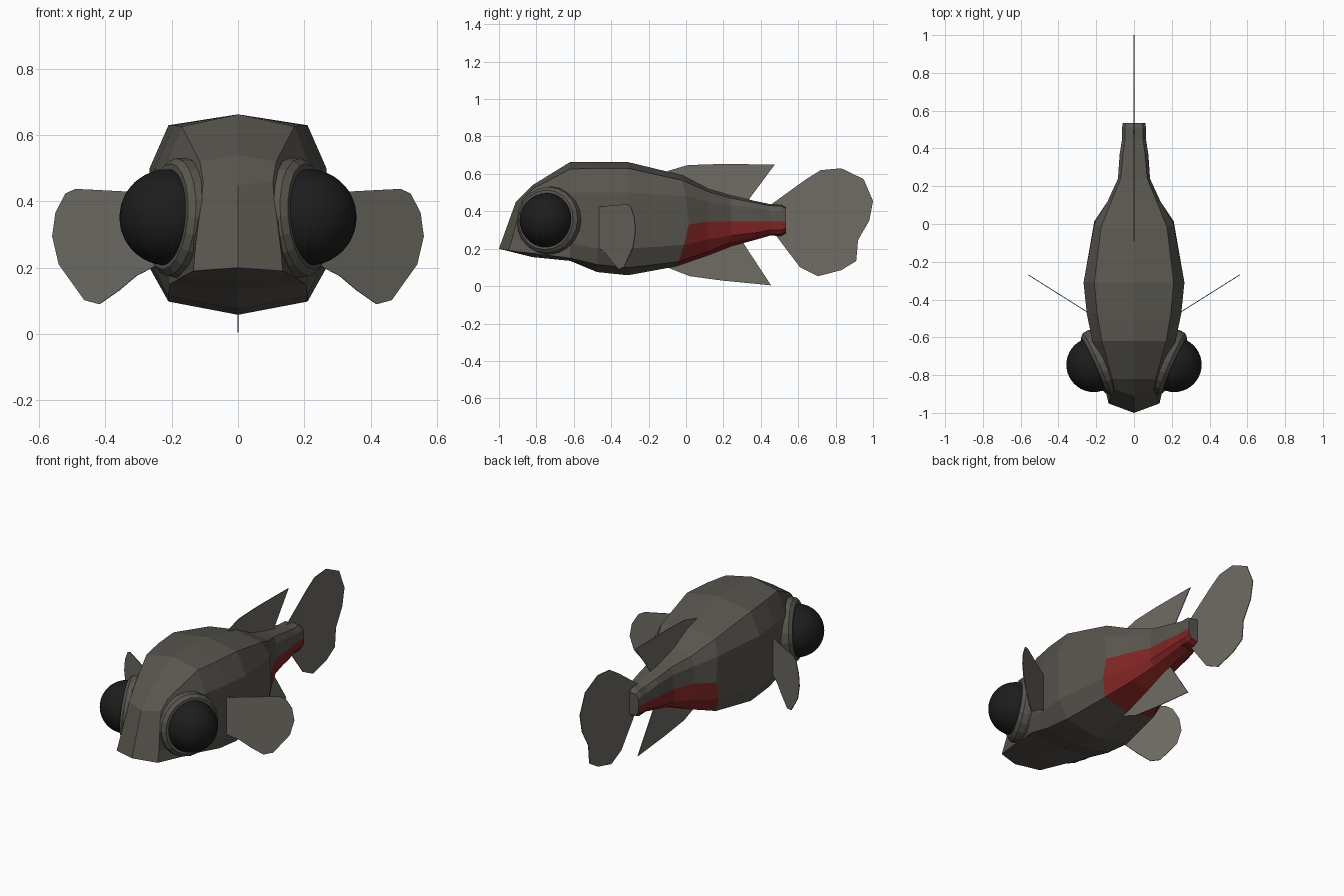
import bpy, bmesh, math
from mathutils import Vector

if "Cube" in bpy.data.objects:
    bpy.data.objects.remove(bpy.data.objects["Cube"])


def material(name, rgb):
    m = bpy.data.materials.new(name)
    m.diffuse_color = (*rgb, 1)
    m.use_nodes = True
    m.node_tree.nodes["Principled BSDF"].inputs["Base Color"].default_value = m.diffuse_color
    return m


SKIN = material("grey brown skin", (0.098, 0.091, 0.076))
RED = material("dark red", (0.21, 0.017, 0.017))
FIN = material("pale grey fin", (0.16, 0.15, 0.13))
BLACK = material("eye black", (0.012, 0.012, 0.012))


def finish(name, bm, *mats):
    bmesh.ops.recalc_face_normals(bm, faces=bm.faces)
    mesh = bpy.data.meshes.new(name)
    bm.to_mesh(mesh)
    bm.free()
    for m in mats:
        mesh.materials.append(m)
    obj = bpy.data.objects.new(name, mesh)
    bpy.context.collection.objects.link(obj)
    return obj


# Body sections: y, z top, top corner x z, side x, side z high mid low,
# bottom corner x z, z bottom
SECTIONS = [
    (-.82, .54, .115, .52, .14, .46, .34, .24, .165, .175, .155),
    (-.62, .663, .17, .626, .22, .50, .34, .23, .205, .150, .135),
    (-.475, .663, .195, .63, .25, .50, .34, .20, .21, .115, .075),
    (-.31, .663, .21, .63, .267, .50, .33, .20, .21, .098, .058),
    (-.02, .593, .175, .565, .21, .48, .33, .22, .17, .130, .105),
    (.12, .52, .12, .505, .14, .45, .345, .25, .11, .185, .165),
    (.24, .485, .07, .47, .085, .43, .345, .27, .065, .235, .212),
    (.37, .455, .058, .445, .076, .42, .345, .285, .055, .265, .247),
    (.45, .438, .047, .43, .063, .40, .345, .30, .047, .28, .27),
    (.51, .434, .047, .428, .063, .40, .345, .30, .047, .277, .268),
    (.535, .42, .045, .415, .06, .39, .345, .31, .045, .29, .283),
]
RED_SECTION = 5  # sloping front edge of the red patch

# Blunt face ring, leaning back from the mouth
halves = [[(0, -.91, .45), (.105, -.875, .46), (.11, -.89, .40), (.12, -.91, .33),
           (.13, -.93, .25), (.135, -.95, .19), (0, -1, .20)]]
for i, (y, zt, xt, ztc, xs, zu, zm, zl, xb, zb, z0) in enumerate(SECTIONS, 1):
    half = [(0, zt), (xt, ztc), (xs, zu), (xs, zm), (xs, zl), (xb, zb), (0, z0)]
    lean = [0, 0, .02, .035, .01, -.02, -.035] if i == RED_SECTION else [0] * 7
    halves.append([(x, y + d, z) for (x, z), d in zip(half, lean)])

bm = bmesh.new()
rings = []
for half in halves:
    pts = half + [(-x, y, z) for x, y, z in half[-2:0:-1]]
    rings.append([bm.verts.new(p) for p in pts])
n = len(rings[0])
for i in range(len(rings) - 1):
    for j in range(n):
        k = (j + 1) % n
        f = bm.faces.new((rings[i][j], rings[i][k], rings[i + 1][k], rings[i + 1][j]))
        # Red lower half of the tail
        f.material_index = int(i >= RED_SECTION and 3 <= j < 9)
for ring in (rings[0], rings[-1]):
    bm.faces.new(ring[:7])
    bm.faces.new(ring[6:] + ring[:1])
finish("body", bm, SKIN, RED)


# Eyes and their raised tilted sockets
def eye_socket(name, side):
    centre = Vector((.2 * side, -.742, .353))
    axis = Vector((.9 * side, -.4, .08)).normalized()
    u = axis.cross(Vector((0, 0, 1))).normalized()
    v = axis.cross(u)
    bm = bmesh.new()
    loops = []
    for r, h in ((.165, -.1), (.182, -.03), (.178, .0), (.16, .018), (.135, .018)):
        loops.append([bm.verts.new(centre + axis * h + r * (
            u * math.cos(a * math.tau / 20) + v * math.sin(a * math.tau / 20)))
            for a in range(20)])
    for a, b in zip(loops, loops[1:]):
        for j in range(20):
            k = (j + 1) % 20
            bm.faces.new((a[j], a[k], b[k], b[j]))
    finish(name, bm, SKIN)


for label, side in (("right", 1), ("left", -1)):
    bm = bmesh.new()
    bmesh.ops.create_icosphere(bm, subdivisions=4, radius=.145)
    bmesh.ops.translate(bm, verts=bm.verts, vec=(.213 * side, -.745, .352))
    finish(label + "_eye", bm, BLACK)
    eye_socket(label + "_eye_socket", side)


# Thin fins from outlines
def fin(name, pts):
    bm = bmesh.new()
    bm.faces.new([bm.verts.new(p) for p in pts])
    obj = finish(name, bm, FIN)
    mod = obj.modifiers.new("thickness", "SOLIDIFY")
    mod.thickness = .004
    mod.offset = 0


def centre_fin(name, outline):
    fin(name, [(0, y, z) for y, z in outline])


centre_fin("dorsal_fin", [(-.10, .615), (.01, .647), (.19, .653), (.475, .65),
                          (.33, .455), (.12, .50), (-.02, .57)])
centre_fin("anal_fin", [(-.10, .10), (.02, .053), (.19, .03), (.455, .004),
                        (.30, .24), (.12, .19), (-.02, .13)])
centre_fin("tail_fin", [(.46, .44), (.64, .57), (.72, .62), (.83, .63), (.95, .572),
                        (1, .455), (.98, .35), (.92, .246), (.91, .134), (.83, .085),
                        (.705, .053), (.61, .10), (.5, .245), (.46, .30)])

# Side fins swept outward and back
SIDE_FIN = [(.24, .425), (.49, .438), (.52, .424), (.55, .367), (.56, .295), (.54, .21),
            (.463, .102), (.418, .09), (.358, .132), (.307, .175), (.24, .21)]
for label, side in (("right", 1), ("left", -1)):
    fin(label + "_side_fin", [(x * side, -.46 + (x - .257) * .63, z) for x, z in SIDE_FIN])
